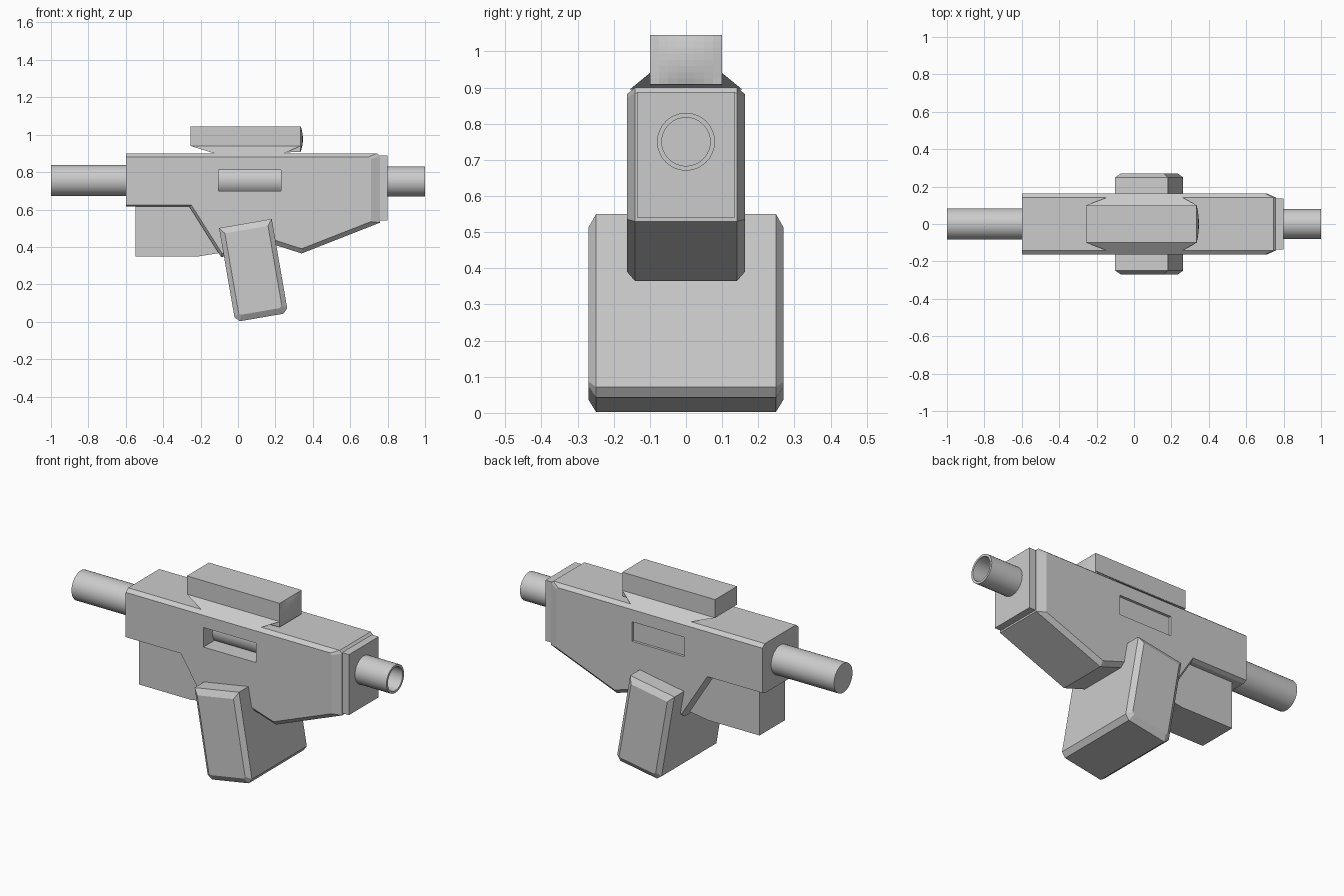
import bpy, bmesh, math
from mathutils import Vector

if "Cube" in bpy.data.objects:
    bpy.data.objects.remove(bpy.data.objects["Cube"])


def loft(name, rings):
    """Skin equal-length closed rings of 3D points and cap both ends."""
    bm = bmesh.new()
    vs = [[bm.verts.new(p) for p in ring] for ring in rings]
    n = len(vs[0])
    for a, b in zip(vs, vs[1:]):
        for i in range(n):
            j = (i + 1) % n
            bm.faces.new((a[i], a[j], b[j], b[i]))
    bm.faces.new(vs[0])
    bm.faces.new(vs[-1])
    bmesh.ops.recalc_face_normals(bm, faces=bm.faces)
    me = bpy.data.meshes.new(name)
    bm.to_mesh(me)
    bm.free()
    ob = bpy.data.objects.new(name, me)
    bpy.context.collection.objects.link(ob)
    return ob


def at_y(profile, y):
    return [(x, y, z) for x, z in profile]


def chamfered(name, full, inner, half, bevel):
    """Side profile extruded across y, with chamfered side borders."""
    return loft(name, [at_y(inner, -half), at_y(full, bevel - half),
                       at_y(full, half - bevel), at_y(inner, half)])


def box(name, x0, x1, y0, y1, z0, z1):
    prof = [(x0, z0), (x1, z0), (x1, z1), (x0, z1)]
    return loft(name, [at_y(prof, y0), at_y(prof, y1)])


def tube(name, stations, zc, sides=32):
    """Lathe (x, radius) stations about the x axis at height zc."""
    ang = [2 * math.pi * i / sides for i in range(sides)]
    ob = loft(name, [[(x, r * math.cos(a), zc + r * math.sin(a)) for a in ang]
                     for x, r in stations])
    bpy.context.view_layer.objects.active = ob
    ob.select_set(True)
    bpy.ops.object.shade_smooth_by_angle(angle=math.radians(30))
    ob.select_set(False)
    return ob


# Main body
full = [(-0.6, 0.615), (-0.6, 0.9), (0.745, 0.9), (0.76, 0.885), (0.76, 0.53),
        (0.34, 0.365), (0.2, 0.41), (-0.09, 0.345), (-0.26, 0.615)]
inner = [(-0.6, 0.625), (-0.6, 0.882), (0.70, 0.882), (0.71, 0.87), (0.71, 0.535),
         (0.34, 0.39), (0.2, 0.435), (-0.085, 0.365), (-0.25, 0.625)]
body = chamfered("body", full, inner, 0.163, 0.022)

# Port through the front side and shallow panel on the back side
for name, y0, y1 in (("port_cutter", -0.3, -0.03), ("panel_cutter", 0.148, 0.3)):
    cutter = box(name, -0.105, 0.23, y0, y1, 0.7, 0.812)
    cutter.hide_render = True
    cutter.display_type = 'WIRE'
    mod = body.modifiers.new(name, 'BOOLEAN')
    mod.operation = 'DIFFERENCE'
    mod.solver = 'EXACT'
    mod.object = cutter
    bpy.context.view_layer.objects.active = body
    bpy.ops.object.modifier_apply(modifier=name)
    bpy.data.objects.remove(cutter)

# Muzzle plate
box("muzzle_plate", 0.74, 0.8, -0.135, 0.135, 0.54, 0.888)

# Hollow front barrel, rear tube and the bolt seen in the port
tube("barrel", [(0.78, 0.08), (1.0, 0.08), (1.0, 0.067), (0.82, 0.067)], 0.75)
tube("rear_tube", [(-1.0, 0.084), (-0.58, 0.084)], 0.755)
tube("bolt", [(-0.12, 0.084), (0.245, 0.084)], 0.755)

# Narrow block under the rear of the body
stock = [(-0.548, 0.63), (-0.548, 0.348), (-0.22, 0.348), (-0.05, 0.375), (-0.05, 0.63)]
loft("rear_block", [at_y(stock, -0.115), at_y(stock, 0.115)])

# Wide tilted grip
tilt = math.radians(9.8)


def grip_profile(w, h, c):
    pts = [(-w, h), (w, h), (w, c - h), (w - c, -h), (c - w, -h), (-w, c - h)]
    return [(0.083 + x * math.cos(tilt) - z * -math.sin(-tilt),
             0.274 + x * math.sin(tilt) + z * math.cos(tilt)) for x, z in pts]


chamfered("grip", grip_profile(0.143, 0.255, 0.025),
          grip_profile(0.117, 0.222, 0.012), 0.27, 0.021)

# Flared sight mount
loft("sight_mount", [
    [(sx, sy * hy, z) for sx, sy in ((x0, -1), (x1, -1), (x1, 1), (x0, 1))]
    for x0, x1, hy, z in ((-0.11, 0.235, 0.155, 0.895), (-0.255, 0.335, 0.1, 0.94))])

# Sight block with a slightly domed front
rings = []
for k in range(-4, 5):
    t = k / 4
    front = [(0.335 + 0.012 * (1 - t * t) * (1 - (s / 4) ** 2), 0.9765 - 0.0685 * s / 4)
             for s in range(-4, 5)]
    prof = [(-0.255, 0.94), (-0.255, 1.045)] + front + [(0.25, 0.905), (0.24, 0.94)]
    rings.append(at_y(prof, 0.1 * t))
loft("sight", rings)
